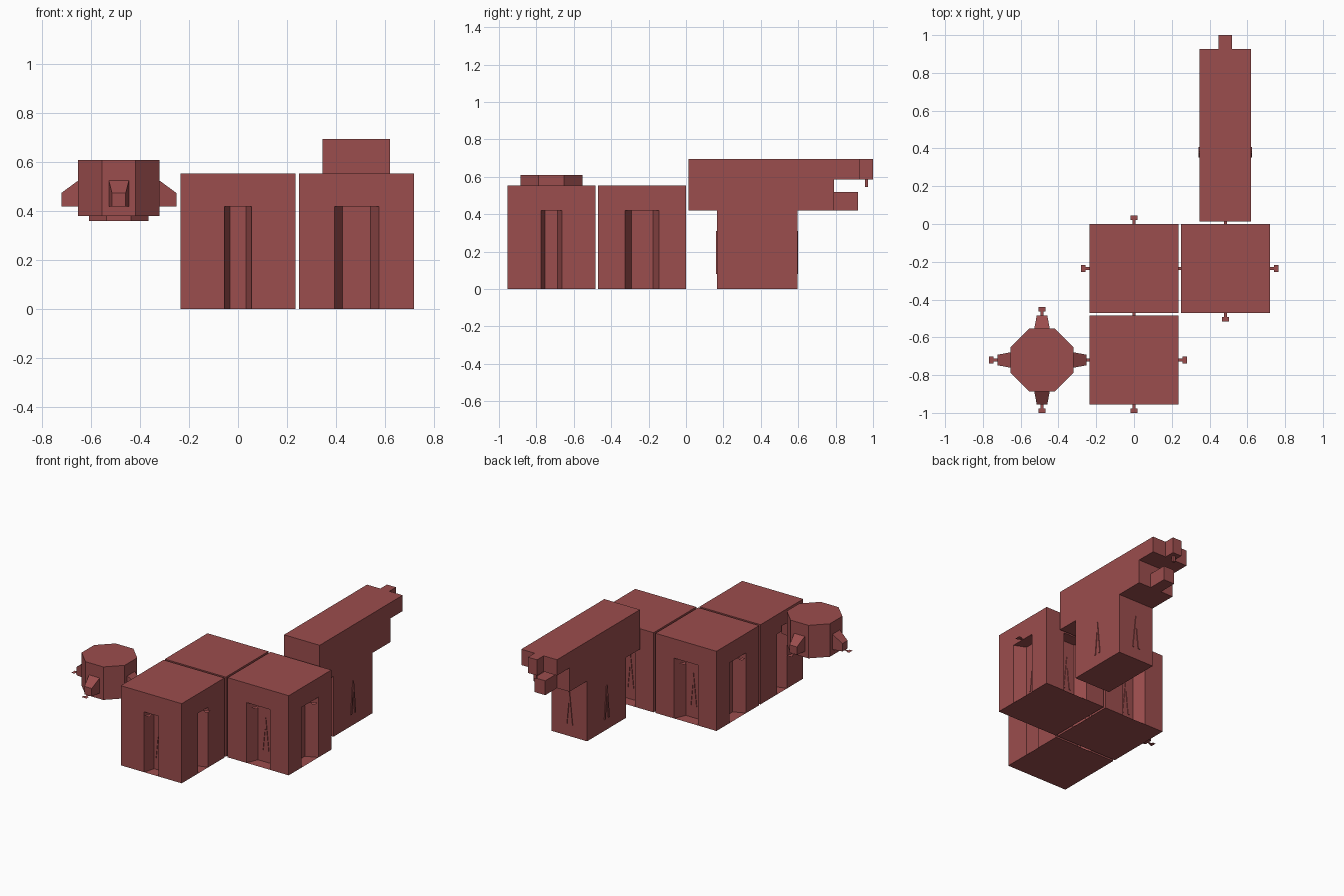
import bpy, bmesh, math
from mathutils import Matrix, Vector

if "Cube" in bpy.data.objects:
    bpy.data.objects.remove(bpy.data.objects["Cube"])

mat = bpy.data.materials.new("brick_red")
mat.diffuse_color = (0.33, 0.075, 0.075, 1)
mat.use_nodes = True
mat.node_tree.nodes["Principled BSDF"].inputs["Base Color"].default_value = mat.diffuse_color

DOOR_TOP = 0.42


def finish(name, bm, loc=(0, 0, 0)):
    bmesh.ops.remove_doubles(bm, verts=bm.verts, dist=1e-5)
    me = bpy.data.meshes.new(name)
    bm.to_mesh(me)
    bm.free()
    me.materials.append(mat)
    ob = bpy.data.objects.new(name, me)
    ob.location = loc
    bpy.context.collection.objects.link(ob)
    return ob


def face(bm, pts, m):
    bm.faces.new([bm.verts.new(m @ Vector(p)) for p in pts])


def turns():
    return [Matrix.Rotation(i * math.pi / 2, 4, 'Z') for i in range(4)]


def prism(name, pts, m, depth):
    """Extrude a flat outline (x, z) along y, then place it with m."""
    bm = bmesh.new()
    f = bm.faces.new([bm.verts.new((x, 0, z)) for x, z in pts])
    ext = bmesh.ops.extrude_face_region(bm, geom=[f])
    vs = [v for v in ext["geom"] if isinstance(v, bmesh.types.BMVert)]
    bmesh.ops.translate(bm, verts=vs, vec=(0, depth, 0))
    bmesh.ops.transform(bm, matrix=m, verts=bm.verts)
    bmesh.ops.recalc_face_normals(bm, faces=bm.faces)
    return finish(name, bm)


def box(name, x0, x1, y0, y1, z0, z1):
    outline = [(x0, z0), (x1, z0), (x1, z1), (x0, z1)]
    return prism(name, outline, Matrix.Translation((0, y0, 0)), y1 - y0)


def connector_tabs(name, loc, r):
    """Flat T-shaped tabs facing down on all four sides."""
    bm = bmesh.new()
    for m in turns():
        face(bm, [(-.008, -r, 0), (.008, -r, 0), (.008, -r - .022, 0), (.019, -r - .022, 0),
                  (.019, -r - .045, 0), (-.019, -r - .045, 0), (-.019, -r - .022, 0),
                  (-.008, -r - .022, 0)], m)
    finish(name, bm, loc)


# Thin two-legged marks on walls
MARK = [(-.028, .08), (-.016, .08), (0, .24), (.016, .08), (.028, .08), (.004, .31), (-.004, .31)]


def room(name, cx, cy, w, wi):
    """Block with a splayed door recess on each side."""
    h, H, d, t = .235, .555, .08, DOOR_TOP
    bm = bmesh.new()
    place = Matrix.Translation((cx, cy, 0))
    for i, m in enumerate(turns()):
        # wall, jambs, recess back and recess ceiling
        face(bm, [(-h, -h, 0), (-w, -h, 0), (-w, -h, t), (w, -h, t),
                  (w, -h, 0), (h, -h, 0), (h, -h, H), (-h, -h, H)], m)
        b = d - h
        face(bm, [(-w, -h, 0), (-wi, b, 0), (-wi, b, t), (-w, -h, t)], m)
        face(bm, [(wi, b, 0), (w, -h, 0), (w, -h, t), (wi, b, t)], m)
        face(bm, [(-wi, b, 0), (wi, b, 0), (wi, b, t), (-wi, b, t)], m)
        face(bm, [(-w, -h, t), (-wi, b, t), (wi, b, t), (w, -h, t)], m)
        prism(f"{name}_mark_{i}", MARK, place @ m @ Matrix.Translation((0, b - .004, 0)), .004)
    one = Matrix.Identity(4)
    face(bm, [(-h, -h, H), (h, -h, H), (h, h, H), (-h, h, H)], one)
    face(bm, [(-h, h, 0), (h, h, 0), (h, -h, 0), (-h, -h, 0)], one)
    finish(name, bm, (cx, cy, 0))
    connector_tabs(name + "_tabs", (cx, cy, t), h)


room("middle_room", 0, -.235, .0915, .0575)
room("right_room", .485, -.235, .0915, .0575)
room("front_room", 0, -.72, .056, .033)


# Octagonal hub
HX, HY = -.487, -.72


def octagon(name, apothem, z0, z1):
    bm = bmesh.new()
    r = apothem / math.cos(math.pi / 8)
    bmesh.ops.create_cone(bm, cap_ends=True, segments=8, radius1=r, radius2=r, depth=z1 - z0,
                          matrix=Matrix.Rotation(math.pi / 8, 4, 'Z'))
    for f in bm.faces:
        f.smooth = False
    ob = finish(name, bm, (HX, HY, (z0 + z1) / 2))
    # keep flats square to the axes
    if max(v.co.x for v in ob.data.vertices) > apothem + .005:
        ob.rotation_euler.z = math.pi / 8


octagon("hub_body", .166, .38, .61)
octagon("hub_base", .122, .36, .38)

# Tapered spouts on four sides of the hub
for i, m in enumerate(turns()):
    bm = bmesh.new()
    inner = [(-.042, -.16, .42), (.042, -.16, .42), (.042, -.16, .53), (-.042, -.16, .53)]
    outer = [(-.028, -.235, .42), (.028, -.235, .42), (.028, -.235, .475), (-.028, -.235, .475)]
    a = [bm.verts.new(m @ Vector(p)) for p in inner]
    b = [bm.verts.new(m @ Vector(p)) for p in outer]
    bm.faces.new(a)
    bm.faces.new(b)
    for k in range(4):
        n = (k + 1) % 4
        bm.faces.new([a[k], a[n], b[n], b[k]])
    bmesh.ops.recalc_face_normals(bm, faces=bm.faces)
    finish(f"hub_spout_{i}", bm, (HX, HY, 0))
connector_tabs("hub_tabs", (HX, HY, DOOR_TOP), .235)

# Rear block: T-shaped side profile extruded across x
CX, W = .483, .1375
profile = [(.165, 0), (.595, 0), (.595, .42), (.79, .42), (.79, .585), (.927, .585),
           (.927, .695), (.013, .695), (.013, .42), (.165, .42)]
side = Matrix.Translation((CX + W, 0, 0)) @ Matrix.Rotation(math.pi / 2, 4, 'Z')
prism("rear_block", profile, side, 2 * W)
box("rear_lower_beam", CX - .042, CX + .042, .79, .92, .42, .52)
box("rear_upper_peg", CX - .035, CX + .035, .927, 1.0, .585, .695)
box("rear_peg_nub", CX - .01, CX + .01, .957, .973, .545, .585)

# Wall marks on the rear block pillar
for i, m in enumerate(turns()):
    half = W if i % 2 else .215
    prism(f"rear_mark_{i}", MARK,
          Matrix.Translation((CX, .38, 0)) @ m @ Matrix.Translation((0, -half - .005, 0)), .005)
